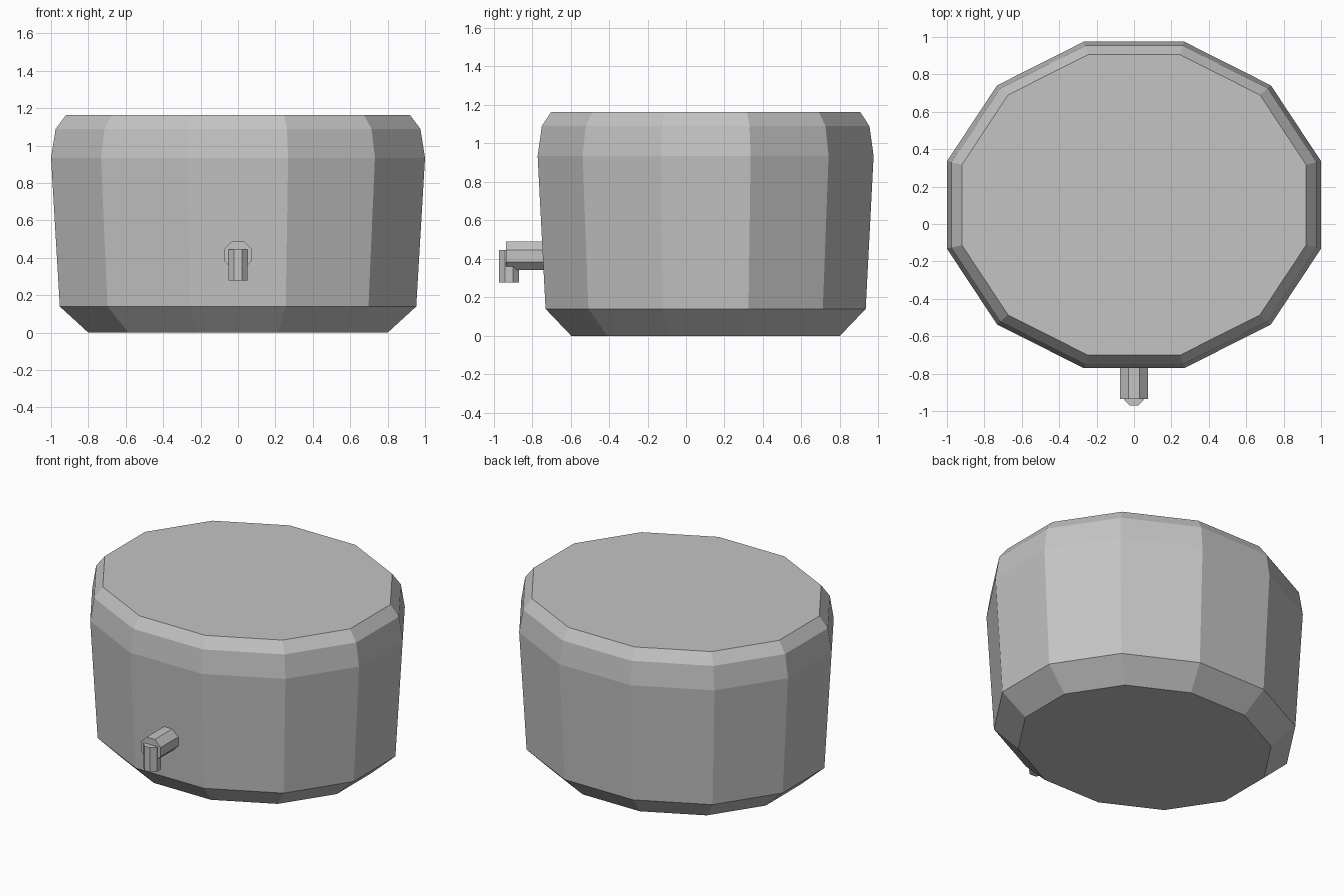
import bpy, bmesh
from math import pi, sin, cos

cube = bpy.data.objects.get("Cube")
if cube:
    bpy.data.objects.remove(cube, do_unlink=True)

grey = bpy.data.materials.new("light_grey")
grey.use_nodes = True
colour = (0.55, 0.55, 0.55, 1)
grey.diffuse_color = colour
grey.node_tree.nodes["Principled BSDF"].inputs["Base Color"].default_value = colour


def loft(name, sides, rings, squash=1.0, location=(0, 0, 0), tilt=0.0):
    """Stack polygon rings of (half width, height), flats facing the axes, and cap both ends."""
    bm = bmesh.new()
    loops = []
    for half, h in rings:
        r = half / cos(pi / sides)
        angles = [(i + 0.5) * 2 * pi / sides for i in range(sides)]
        loops.append([bm.verts.new((r * cos(a), r * sin(a) * squash, h)) for a in angles])
    for low, high in zip(loops, loops[1:]):
        for i in range(sides):
            j = (i + 1) % sides
            bm.faces.new((low[i], low[j], high[j], high[i]))
    bm.faces.new(loops[0][::-1])
    bm.faces.new(loops[-1])
    bmesh.ops.recalc_face_normals(bm, faces=bm.faces)
    mesh = bpy.data.meshes.new(name)
    bm.to_mesh(mesh)
    bm.free()
    mesh.materials.append(grey)
    obj = bpy.data.objects.new(name, mesh)
    obj.location = location
    obj.rotation_euler.x = tilt
    bpy.context.collection.objects.link(obj)
    return obj


# Twelve-sided tub with a tapered foot and rounded shoulder
loft("tank_body", 12,
     [(0.80, 0), (0.953, 0.14), (1.0, 0.935), (0.975, 1.09), (0.92, 1.163)],
     squash=0.873, location=(0, 0.102, 0))

# Horizontal pipe out of the front wall
loft("spout_pipe", 8, [(0.074, 0), (0.074, 0.215)],
     location=(0, -0.72, 0.415), tilt=pi / 2)

# Downward nozzle at the pipe end
loft("spout_nozzle", 8, [(0.051, 0.278), (0.051, 0.445)], location=(0, -0.92, 0))
